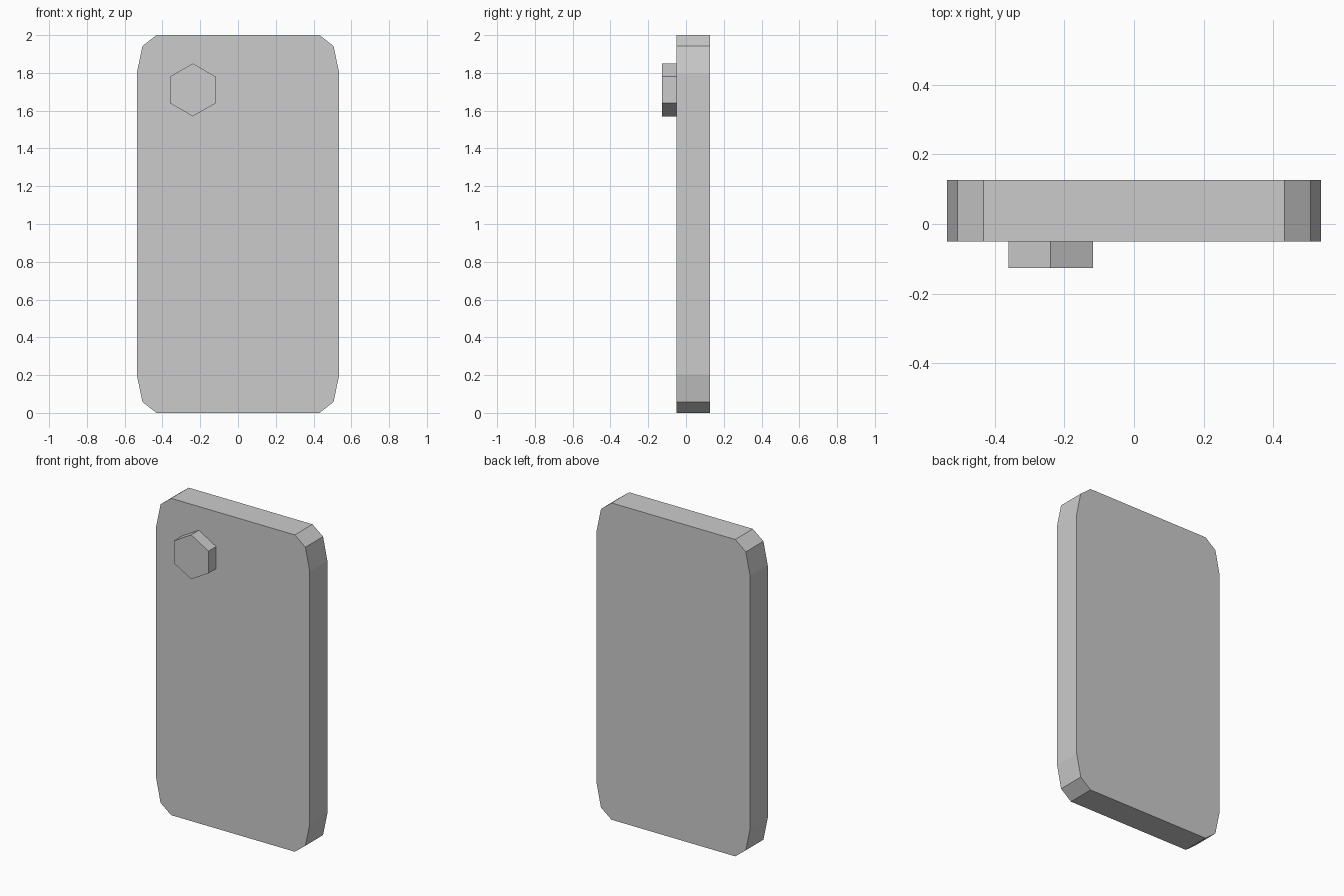
import bpy, bmesh, math

if "Cube" in bpy.data.objects:
    bpy.data.objects.remove(bpy.data.objects["Cube"])


def extrude_profile(name, points, y_front, y_back):
    """Make a closed prism from an (x, z) outline, running along y."""
    bm = bmesh.new()
    face = bm.faces.new([bm.verts.new((x, y_front, z)) for x, z in points])
    moved = bmesh.ops.extrude_face_region(bm, geom=[face], use_keep_orig=True)
    verts = [g for g in moved["geom"] if isinstance(g, bmesh.types.BMVert)]
    bmesh.ops.translate(bm, verts=verts, vec=(0, y_back - y_front, 0))
    bmesh.ops.recalc_face_normals(bm, faces=bm.faces)
    mesh = bpy.data.meshes.new(name)
    bm.to_mesh(mesh)
    bm.free()
    obj = bpy.data.objects.new(name, mesh)
    bpy.context.collection.objects.link(obj)
    return obj


# Slab: one two-step corner, mirrored to all four corners
corner = [(0.536, 0.797), (0.506, 0.942), (0.432, 1.0)]
right = [(x, -z) for x, z in reversed(corner)] + corner
outline = right + [(-x, z) for x, z in reversed(right)]
extrude_profile("body_slab", [(x, z + 1) for x, z in outline], -0.05, 0.126)

# Hexagonal button standing out from the front face
radius = 0.14
hexagon = [(-0.239 + radius * math.cos(math.radians(30 + 60 * i)),
            1.71 + radius * math.sin(math.radians(30 + 60 * i)))
           for i in range(6)]
extrude_profile("hex_button", hexagon, -0.126, -0.05)
